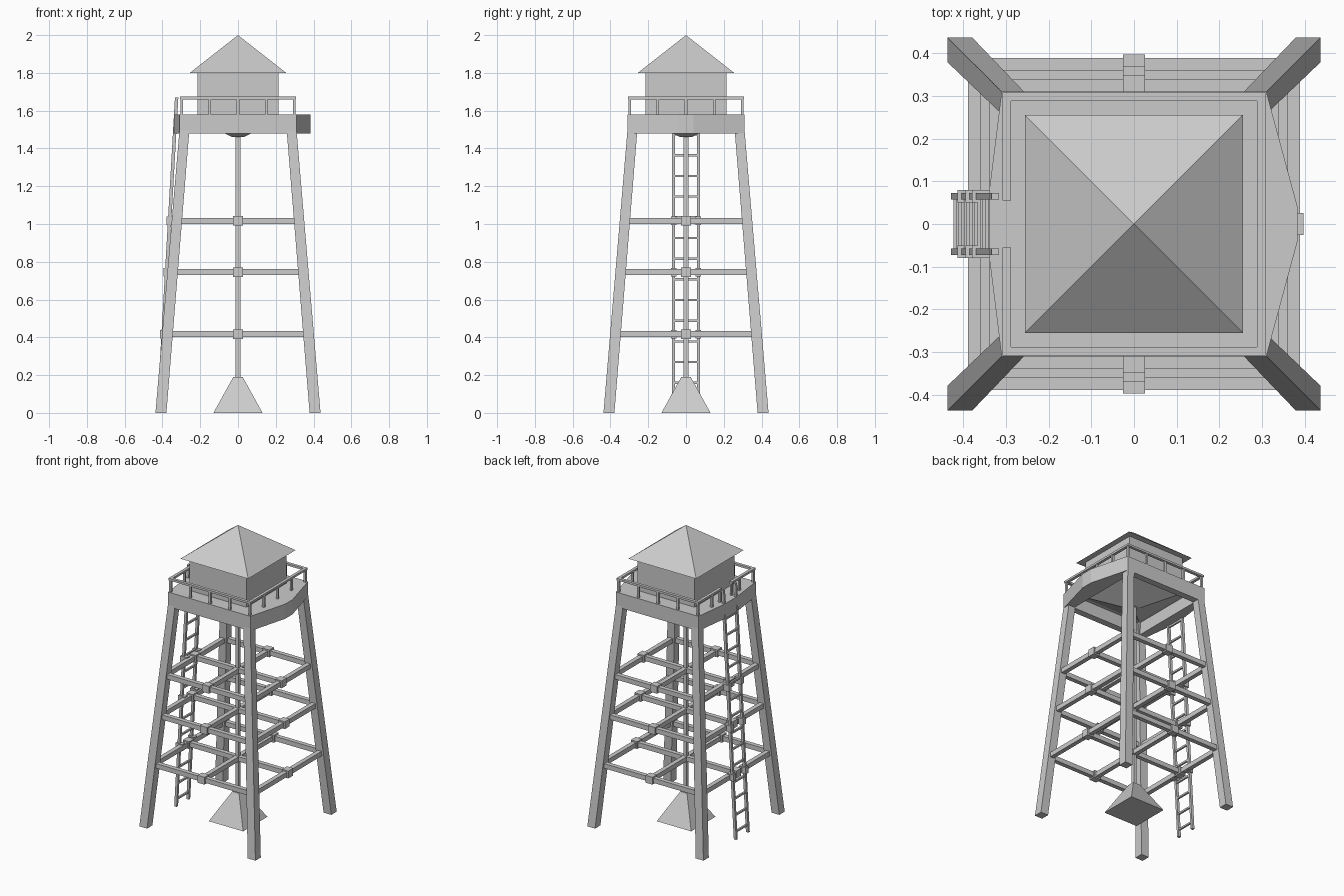
import bpy, bmesh
from mathutils import Vector

if "Cube" in bpy.data.objects:
    bpy.data.objects.remove(bpy.data.objects["Cube"])


def finish(name, bm):
    bmesh.ops.recalc_face_normals(bm, faces=bm.faces)
    me = bpy.data.meshes.new(name)
    bm.to_mesh(me)
    bm.free()
    ob = bpy.data.objects.new(name, me)
    bpy.context.collection.objects.link(ob)
    return ob


def loft(bm, lower, upper):
    """Closed solid between two matching loops of points."""
    a = [bm.verts.new(p) for p in lower]
    b = [bm.verts.new(p) for p in upper]
    n = len(a)
    bm.faces.new(a[::-1])
    bm.faces.new(b)
    for i in range(n):
        bm.faces.new((a[i], a[(i + 1) % n], b[(i + 1) % n], b[i]))


def square(x, y, z, hx, hy):
    return [(x - hx, y - hy, z), (x + hx, y - hy, z),
            (x + hx, y + hy, z), (x - hx, y + hy, z)]


def frustum(bm, c0, h0, c1, h1):
    """Axis-aligned rectangular sections at two heights; h = half sizes."""
    loft(bm, square(*c0, *h0), square(*c1, *h1))


def box(bm, c, size):
    x, y, z = c
    hx, hy, hz = (s / 2 for s in size)
    frustum(bm, (x, y, z - hz), (hx, hy), (x, y, z + hz), (hx, hy))


def leg_at(z):
    return 0.408 - 0.083 * z


# Four splayed legs
for sx, sy, name in ((-1, -1, "front_left_leg"), (1, -1, "front_right_leg"),
                     (-1, 1, "back_left_leg"), (1, 1, "back_right_leg")):
    bm = bmesh.new()
    b, t = leg_at(0), leg_at(1.57)
    frustum(bm, (sx * b, sy * b, 0), (0.029, 0.029),
            (sx * t, sy * t, 1.57), (0.026, 0.026))
    finish(name, bm)

# Horizontal braces: perimeter, centre cross and joint blocks
LEVELS = (0.417, 0.745, 1.017)
for i, z in enumerate(LEVELS):
    r = leg_at(z)
    bm = bmesh.new()
    for s in (-1, 0, 1):
        box(bm, (0, s * r, z), (2 * r, 0.03, 0.032))
        box(bm, (s * r, 0, z), (0.03, 2 * r, 0.032))
    finish(f"brace_ring_{i + 1}", bm)
    bm = bmesh.new()
    for s in (-1, 1):
        box(bm, (0, s * r, z), (0.052, 0.048, 0.05))
        box(bm, (s * r, 0, z), (0.048, 0.052, 0.05))
    finish(f"brace_blocks_{i + 1}", bm)

# Central pipe and its footing
bm = bmesh.new()
box(bm, (0, 0, 0.82), (0.024, 0.024, 1.32))
finish("central_pipe", bm)
bm = bmesh.new()
frustum(bm, (0, 0, 0), (0.13, 0.13), (0, 0, 0.19), (0.025, 0.025))
finish("pipe_footing", bm)

# Platform: bulged outline, hollow underneath
outline = [(-0.31, -0.31), (0.31, -0.31), (0.383, -0.04), (0.383, 0.04),
           (0.31, 0.31), (-0.31, 0.31), (-0.34, 0.07), (-0.34, -0.07)]
bm = bmesh.new()
loft(bm, [(x, y, 1.48) for x, y in outline], [(x, y, 1.58) for x, y in outline])
platform = finish("platform", bm)
bm = bmesh.new()
box(bm, (0, 0, 1.51), (0.53, 0.53, 0.11))
cutter = finish("platform_cutter", bm)
cutter.hide_render = True
cutter.hide_viewport = True
mod = platform.modifiers.new("hollow", 'BOOLEAN')
mod.object = cutter
mod.operation = 'DIFFERENCE'
mod.solver = 'EXACT'

# Funnel under the floor
bm = bmesh.new()
frustum(bm, (0, 0, 1.46), (0.03, 0.03), (0, 0, 1.57), (0.255, 0.255))
finish("floor_funnel", bm)

# Railing with a gap at the ladder
bm = bmesh.new()
R, T = 0.298, 0.02
for s in (-1, 1):
    box(bm, (0, s * R, 1.667), (2 * R + T, T, 0.014))
    box(bm, (-R, s * 0.175, 1.667), (T, 0.24, 0.014))
box(bm, (R, 0, 1.667), (T, 2 * R, 0.014))
for k in range(-2, 3):
    p = k * R / 2
    for s in (-1, 1):
        box(bm, (p, s * R, 1.62), (0.014, 0.014, 0.09))
    if abs(k) < 2:
        box(bm, (R, p, 1.62), (0.014, 0.014, 0.09))
        box(bm, (-R, p if k else 0.063, 1.62), (0.014, 0.014, 0.09))
box(bm, (-R, -0.063, 1.62), (0.014, 0.014, 0.09))
finish("railing", bm)

# Cabin and roof
bm = bmesh.new()
box(bm, (0, 0, 1.69), (0.43, 0.43, 0.23))
finish("cabin", bm)
bm = bmesh.new()
base = [bm.verts.new(p) for p in square(0, 0, 1.80, 0.255, 0.255)]
apex = bm.verts.new((0, 0, 2.0))
bm.faces.new(base)
for i in range(4):
    bm.faces.new((base[i], base[(i + 1) % 4], apex))
finish("roof", bm)


# Ladder on the left side, leaning with the legs
def ladder_x(z):
    return -0.42 + 0.057 * z


bm = bmesh.new()
for s in (-1, 1):
    frustum(bm, (ladder_x(0), s * 0.065, 0), (0.009, 0.008),
            (ladder_x(1.67), s * 0.065, 1.67), (0.009, 0.008))
finish("ladder_rails", bm)
bm = bmesh.new()
for k in range(14):
    z = 0.05 + k * 0.1095
    box(bm, (ladder_x(z), 0, z), (0.012, 0.13, 0.012))
finish("ladder_rungs", bm)
bm = bmesh.new()
for z in LEVELS:
    for s in (-1, 1):
        box(bm, (ladder_x(z) + 0.008, s * 0.065, z), (0.05, 0.03, 0.045))
finish("ladder_brackets", bm)
